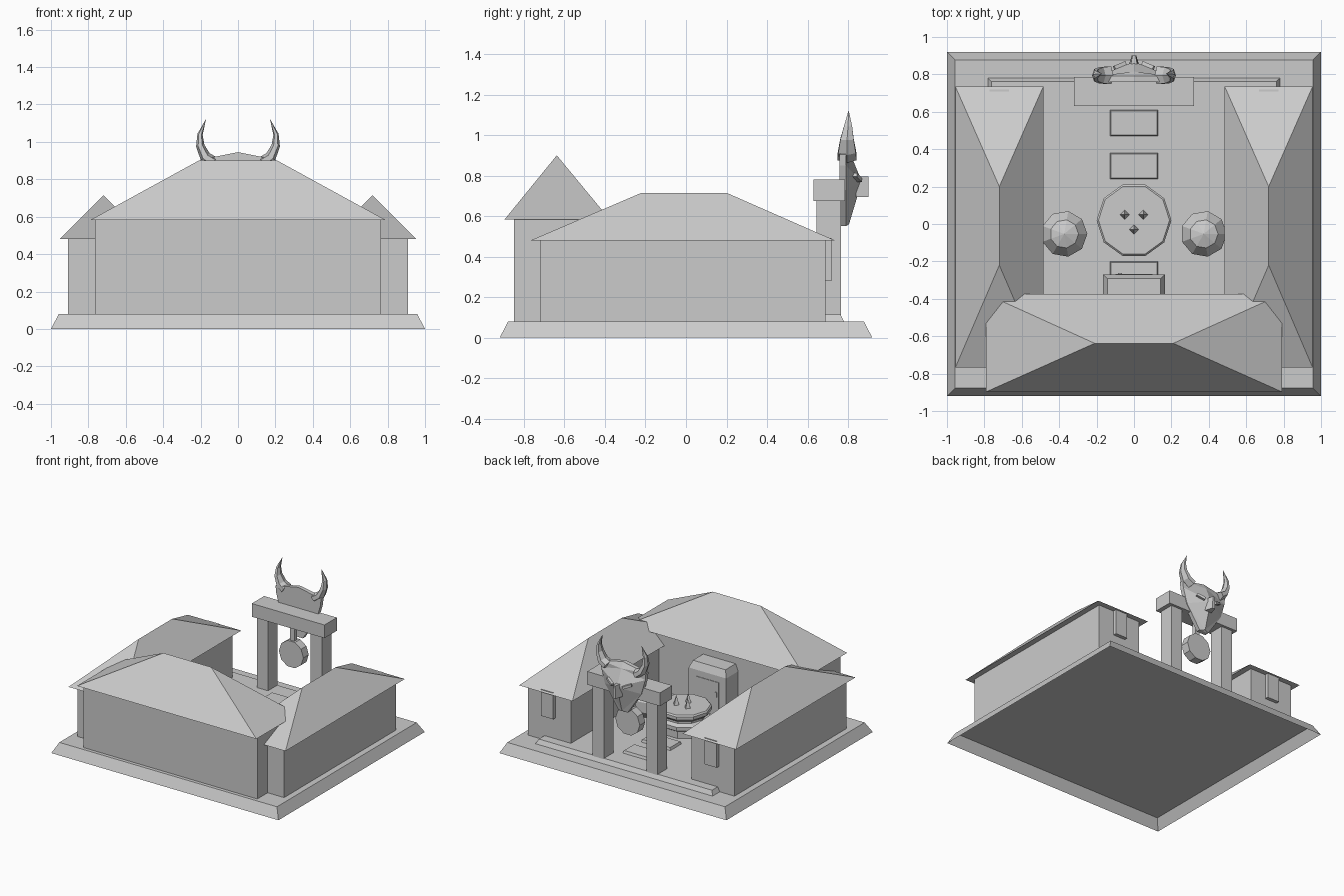
import bpy, bmesh, math
from mathutils import Vector

cube = bpy.data.objects.get("Cube")
if cube:
    bpy.data.objects.remove(cube, do_unlink=True)

GREY = (0.6, 0.6, 0.6, 1)
stone = bpy.data.materials.new("plain grey")
stone.use_nodes = True
stone.diffuse_color = GREY
stone.node_tree.nodes["Principled BSDF"].inputs["Base Color"].default_value = GREY


def finish(name, bm):
    """Turn a bmesh into a flat-shaded object."""
    bmesh.ops.recalc_face_normals(bm, faces=bm.faces)
    mesh = bpy.data.meshes.new(name)
    bm.to_mesh(mesh)
    bm.free()
    mesh.materials.append(stone)
    ob = bpy.data.objects.new(name, mesh)
    bpy.context.collection.objects.link(ob)
    return ob


def loft(name, rings, bottom=True):
    """Skin a list of equal-length point rings, capped at the ends."""
    bm = bmesh.new()
    rows = [[bm.verts.new(p) for p in ring] for ring in rings]
    n = len(rows[0])
    for a, b in zip(rows, rows[1:]):
        for i in range(n):
            j = (i + 1) % n
            bm.faces.new((a[i], a[j], b[j], b[i]))
    if bottom:
        bm.faces.new(rows[0])
    bm.faces.new(rows[-1])
    bmesh.ops.remove_doubles(bm, verts=bm.verts, dist=0.0005)
    return finish(name, bm)


def rect(x0, x1, y0, y1, z):
    return [(x0, y0, z), (x1, y0, z), (x1, y1, z), (x0, y1, z)]


def block(name, x, y, z, inset=0.0, bottom=True):
    """Box between ranges, its top drawn in by inset."""
    return loft(name, [rect(*x, *y, z[0]),
                       rect(x[0] + inset, x[1] - inset, y[0] + inset, y[1] - inset, z[1])], bottom)


def hip_roof(name, x, y, z, ridge):
    """Solid hip roof; ridge is a pair of end points."""
    bm = bmesh.new()
    c = [bm.verts.new(p) for p in rect(*x, *y, z)]
    a, b = (bm.verts.new(p) for p in ridge)
    bm.faces.new(c)
    if abs(ridge[0][0] - ridge[1][0]) > 0.01:      # ridge along x
        faces = [(c[0], c[1], b, a), (c[1], c[2], b), (c[2], c[3], a, b), (c[3], c[0], a)]
    else:                                           # ridge along y
        faces = [(c[0], c[1], a), (c[1], c[2], b, a), (c[2], c[3], b), (c[3], c[0], a, b)]
    for f in faces:
        bm.faces.new(f)
    return finish(name, bm)


def lathe(name, profile, sides, centre):
    cx, cy = centre
    turn = 2 * math.pi / sides
    return loft(name, [[(cx + r * math.cos(turn * i), cy + r * math.sin(turn * i), z)
                        for i in range(sides)] for r, z in profile])


def span(c, half):
    return (c - half, c + half)


# Ground: a sloped shell, hollow underneath
block("ground_base", (-1, 1), (-0.92, 0.92), (0, 0.08), 0.042, bottom=False)
block("courtyard_floor", (-0.78, 0.78), (-0.6, 0.78), (0.08, 0.115), 0.018)

# Front hall
block("hall_walls", (-0.765, 0.765), (-0.85, -0.42), (0.08, 0.585))
hip_roof("hall_roof", (-0.79, 0.79), (-0.897, -0.375), 0.582,
         [(-0.21, -0.638, 0.9), (0.21, -0.638, 0.9)])

# Hall porch and door, facing the courtyard
block("porch", (-0.165, 0.165), (-0.45, -0.27), (0.1, 0.45))
block("porch_cap", (-0.165, 0.165), (-0.45, -0.27), (0.45, 0.505), 0.022)
block("porch_door", (-0.1, 0.1), (-0.275, -0.266), (0.115, 0.4))
block("door_handle", (-0.085, -0.065), (-0.268, -0.261), (0.28, 0.32))

# Side wings
for side, s in (("left", 1), ("right", -1)):
    cx = s * 0.72
    block(side + "_wing_walls", span(cx, 0.19), (-0.72, 0.69), (0.08, 0.485))
    hip_roof(side + "_wing_roof", span(cx, 0.235), (-0.767, 0.735), 0.48,
             [(cx, -0.22, 0.715), (cx, 0.2, 0.715)])
    block(side + "_window", span(cx, 0.053), (0.68, 0.718), (0.28, 0.492))

    # Round bushes beside the path
    arc = [math.pi * k / 5 for k in range(6)]
    lathe(side + "_bush", [(0.13 * math.sin(a), 0.21 - 0.13 * math.cos(a)) for a in arc],
          9, (s * 0.373, -0.053))

    # Gate posts
    block(side + "_gate_post", span(s * 0.237, 0.049), (0.645, 0.765), (0.08, 0.68))

# Stepping slabs
for i, y in enumerate((0.54, 0.31, -0.27)):
    block("path_slab_%d" % (i + 1), (-0.13, 0.13), span(y, 0.072), (0.11, 0.135), 0.008)

# Fire basin with three spikes
lathe("fire_basin", [(0.17, 0.11), (0.17, 0.17), (0.195, 0.185), (0.195, 0.215), (0.16, 0.23),
                     (0.16, 0.245), (0.2, 0.275), (0.2, 0.3), (0.19, 0.31)], 10, (0, 0.02))
for i, spot in enumerate(((-0.05, 0.05), (0.05, 0.05), (0, -0.03))):
    lathe("basin_spike_%d" % (i + 1), [(0.027, 0.305), (0.0, 0.385)], 4, spot)

# Gate beam and hanging gong
block("gate_beam", (-0.32, 0.32), (0.63, 0.785), (0.675, 0.78))
block("gong_rope", (-0.018, 0.018), span(0.7, 0.018), (0.53, 0.68))
turn = 2 * math.pi / 10
loft("gong", [[(0.108 * math.cos(turn * i), y, 0.447 + 0.108 * math.sin(turn * i))
               for i in range(10)] for y in (0.668, 0.735)])

# Horned mask: flat back, ridged face
half = [(0.0, 0.945), (0.2, 0.905), (0.195, 0.85), (0.16, 0.73), (0.04, 0.55)]
outline = half + [(-x, z) for x, z in reversed(half[1:])]
bm = bmesh.new()
back = [bm.verts.new((x, 0.758, z)) for x, z in outline]
rim = [bm.verts.new((x, 0.79, z)) for x, z in outline]
brow = bm.verts.new((0, 0.815, 0.9))
nose = bm.verts.new((0, 0.868, 0.77))
chin = bm.verts.new((0, 0.805, 0.56))
bm.faces.new(back)
n = len(outline)
for i in range(n):
    j = (i + 1) % n
    bm.faces.new((back[i], back[j], rim[j], rim[i]))
for side in (rim[:5], [rim[0]] + rim[:4:-1]):
    top, corner, cheek, jaw, tip = side
    for f in ((top, corner, brow), (corner, cheek, brow), (cheek, nose, brow),
              (cheek, jaw, nose), (jaw, tip, chin), (jaw, chin, nose)):
        bm.faces.new(f)
bm.faces.new((rim[4], rim[5], chin))
finish("mask_face", bm)


def tube(name, path, radii, sides=6):
    """Tapered tube along a path in the xz plane, deeper in y."""
    pts = [Vector(p) for p in path]
    rings = []
    for i, p in enumerate(pts):
        t = (pts[min(i + 1, len(pts) - 1)] - pts[max(i - 1, 0)]).normalized()
        across = t.cross(Vector((0, 1, 0)))
        rings.append([p + across * (0.6 * radii[i] * math.cos(2 * math.pi * k / sides))
                      + Vector((0, radii[i] * math.sin(2 * math.pi * k / sides), 0))
                      for k in range(sides)])
    return loft(name, rings)


# Horns and slanted eyes
for side, s in (("left", 1), ("right", -1)):
    tube(side + "_horn",
         [(s * 0.13, 0.795, 0.89), (s * 0.175, 0.795, 0.92), (s * 0.202, 0.795, 0.98),
          (s * 0.203, 0.8, 1.04), (s * 0.172, 0.803, 1.12)],
         [0.055, 0.05, 0.038, 0.024, 0.001])
    eye = block(side + "_eye", (-0.035, 0.035), (-0.012, 0.012), (-0.01, 0.01))
    eye.location = (s * 0.075, 0.846, 0.79)
    eye.rotation_euler = (0, -s * 0.4, -s * 0.4)

# Narrow snout, tapering to its tip
loft("snout", [[(s * w, y, z) for s, y in ((-1, 0.84), (1, 0.84), (0.4, 0.902), (-0.4, 0.902))]
               for w, z in ((0.03, 0.695), (0.02, 0.795))])
